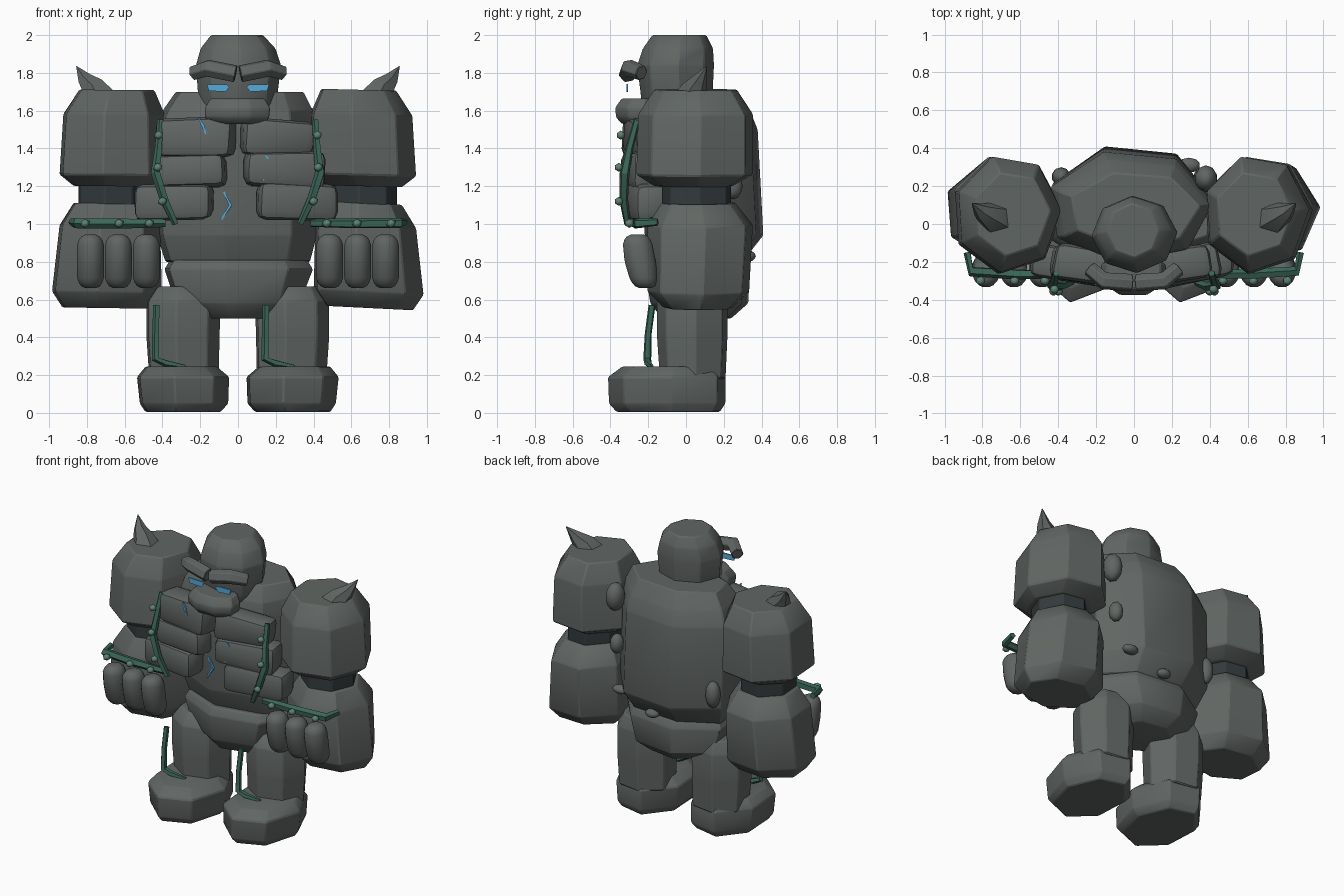
import bpy, bmesh, math, random
from mathutils import Vector, Matrix

random.seed(4)


def material(name, rgb):
    m = bpy.data.materials.new(name)
    m.diffuse_color = (*rgb, 1)
    return m


STONE = material("stone", (0.118, 0.132, 0.125))
DARK = material("dark_joint", (0.034, 0.043, 0.046))
VINE = material("vine_green", (0.045, 0.135, 0.10))
BUD = material("bud_green", (0.11, 0.22, 0.17))
GLOW = material("glow_blue", (0.09, 0.40, 0.70))


def finish(bm, name, mat, bevel=0.0, seg=1, angle=22):
    """Bevel, shade and link one part."""
    if bevel:
        bmesh.ops.bevel(bm, geom=bm.edges[:], offset=bevel, segments=seg,
                        affect='EDGES', profile=0.5, clamp_overlap=True)
    bmesh.ops.recalc_face_normals(bm, faces=bm.faces[:])
    me = bpy.data.meshes.new(name)
    bm.to_mesh(me)
    bm.free()
    me.materials.append(mat)
    me.polygons.foreach_set("use_smooth", [True] * len(me.polygons))
    me.set_sharp_from_angle(angle=math.radians(angle))
    ob = bpy.data.objects.new(name, me)
    bpy.context.collection.objects.link(ob)
    return ob


def skin(bm, loops):
    """Join rings of equal size and cap both ends."""
    n = len(loops[0])
    for a, b in zip(loops, loops[1:]):
        for i in range(n):
            j = (i + 1) % n
            bm.faces.new((a[i], a[j], b[j], b[i]))
    bm.faces.new(loops[0][::-1])
    bm.faces.new(loops[-1])


def rock(name, rings, s=1, sides=7, phase=4, mat=STONE, bevel=0.007, tilt=0.0, angle=22):
    """Faceted boulder; each ring is (z, x0, x1, y0, y1), tilt lowers the +x side."""
    ang = [math.radians(phase + 360 * i / sides) for i in range(sides)]
    cs, ss = [math.cos(a) for a in ang], [math.sin(a) for a in ang]
    mid = s * (rings[0][1] + rings[0][2]) / 2
    bm = bmesh.new()
    loops = []
    for z, xa, xb, y0, y1 in rings:
        x0, x1 = sorted((s * xa, s * xb))
        loop = []
        for c, d in zip(cs, ss):
            x = x0 + (c - min(cs)) / (max(cs) - min(cs)) * (x1 - x0)
            y = y0 + (d - min(ss)) / (max(ss) - min(ss)) * (y1 - y0)
            loop.append(bm.verts.new((x, y, z - tilt * (x - mid))))
        loops.append(loop)
    skin(bm, loops)
    return finish(bm, name, mat, bevel, angle=angle)


def slab(name, center, size, rot, bevel=0.045, jitter=0.012):
    """Roughly cut block with wide chamfers."""
    bm = bmesh.new()
    bmesh.ops.create_cube(bm, size=1)
    for v in bm.verts:
        v.co = Vector(a * b for a, b in zip(v.co, size))
        v.co += Vector(random.uniform(-jitter, jitter) for _ in range(3))
    m = Matrix.Translation(center)
    for r, ax in zip(rot, "XYZ"):
        m = m @ Matrix.Rotation(math.radians(r), 4, ax)
    bm.transform(m)
    return finish(bm, name, STONE, bevel, 2, 30)


def tube(name, path, radii, sides=5, mat=VINE, bevel=0.0):
    """Bar along a path, with one radius per point."""
    pts = [Vector(p) for p in path]
    bm = bmesh.new()
    loops, side, last = [], None, None
    for i, p in enumerate(pts):
        t = (pts[min(i + 1, len(pts) - 1)] - pts[max(i - 1, 0)]).normalized()
        if side is None:
            side = t.cross(Vector((0, 1, 0))).normalized()
        else:
            side = last.rotation_difference(t) @ side
        last, up = t, t.cross(side)
        loop = []
        for k in range(sides):
            a = 2 * math.pi * (k + 0.5) / sides
            loop.append(bm.verts.new(p + radii[i] * (side * math.cos(a) + up * math.sin(a))))
        loops.append(loop)
    skin(bm, loops)
    return finish(bm, name, mat, bevel)


def blob(name, center, size, mat=STONE, sub=1):
    """Small rounded pebble."""
    bm = bmesh.new()
    bmesh.ops.create_icosphere(bm, subdivisions=sub, radius=1)
    bm.transform(Matrix.Translation(center) @ Matrix.Diagonal((*size, 1)))
    return finish(bm, name, mat, angle=50)


# Torso, pelvis and head
rock("torso", [(0.80, -0.385, 0.385, -0.15, 0.30), (0.94, -0.43, 0.42, -0.22, 0.41),
               (1.50, -0.44, 0.42, -0.22, 0.38), (1.60, -0.40, 0.40, -0.20, 0.34),
               (1.70, -0.33, 0.35, -0.13, 0.27)], phase=5)
rock("pelvis", [(0.50, -0.21, 0.21, -0.13, 0.24), (0.58, -0.33, 0.33, -0.19, 0.33),
                (0.76, -0.39, 0.40, -0.22, 0.34), (0.81, -0.36, 0.37, -0.19, 0.31)])
rock("head", [(1.56, -0.17, 0.17, -0.20, 0.11), (1.63, -0.21, 0.205, -0.235, 0.14),
              (1.84, -0.225, 0.23, -0.26, 0.15), (1.93, -0.20, 0.20, -0.23, 0.145),
              (2.0, -0.145, 0.135, -0.18, 0.11)], sides=8, phase=3)
rock("jaw", [(1.53, -0.14, 0.14, -0.34, -0.17), (1.565, -0.175, 0.165, -0.37, -0.15),
             (1.615, -0.175, 0.17, -0.375, -0.15), (1.665, -0.145, 0.14, -0.34, -0.15)],
     sides=8, phase=22.5)

# Chest plates: center x, center z, width, height
for i, (x, z, w, h) in enumerate([(-0.22, 1.46, 0.40, 0.205), (-0.255, 1.285, 0.38, 0.185),
                                  (-0.335, 1.12, 0.41, 0.195), (0.21, 1.46, 0.38, 0.185),
                                  (0.245, 1.29, 0.42, 0.19), (0.315, 1.12, 0.43, 0.185)]):
    slab(f"chest_plate_{i}", (x, -0.22, z), (w, 0.18, h),
         (0, 2 if x > 0 else -1, 10 if x > 0 else -10))

for s, tag in ((-1, "right"), (1, "left")):
    lean = 0.05 if s > 0 else 0.015
    # Face details
    tube("brow_" + tag, [(s * 0.235, -0.235, 1.80), (s * 0.16, -0.30, 1.825), (s * 0.012, -0.31, 1.795)],
         (0.042, 0.048, 0.048), 6, STONE, 0.004)
    bm = bmesh.new()
    outline = [(0.045, 1.725), (0.065, 1.70), (0.155, 1.705), (0.165, 1.74), (0.06, 1.738)]
    skin(bm, [[bm.verts.new((s * x, y, z)) for x, z in outline] for y in (-0.316, -0.307)])
    finish(bm, "eye_" + tag, GLOW)

    # Arms
    rock("upper_arm_" + tag, [(1.20, 0.46, 0.87, -0.17, 0.25), (1.26, 0.375, 0.945, -0.265, 0.355),
                              (1.58, 0.385, 0.925, -0.255, 0.355), (1.71, 0.44, 0.84, -0.17, 0.27)],
         s, tilt=lean * 0.5)
    rock("elbow_" + tag, [(1.02, 0.50, 0.845, -0.13, 0.24), (1.25, 0.50, 0.845, -0.13, 0.24)],
         s, mat=DARK)
    rock("forearm_" + tag, [(0.555, 0.46, 0.93, -0.12, 0.25), (0.64, 0.40, 0.985, -0.205, 0.335),
                            (0.99, 0.41, 0.945, -0.205, 0.355), (1.11, 0.48, 0.87, -0.13, 0.26)],
         s, tilt=lean)
    for k in range(3):
        x = 0.485 + 0.148 * k
        rock(f"finger_{tag}_{k}", [(0.66, x - 0.04, x + 0.04, -0.26, -0.17),
                                   (0.70, x - 0.07, x + 0.07, -0.295, -0.15),
                                   (0.80, x - 0.072, x + 0.072, -0.325, -0.16),
                                   (0.905, x - 0.07, x + 0.07, -0.335, -0.18),
                                   (0.945, x - 0.04, x + 0.04, -0.305, -0.21)],
             s, 8, 22.5, bevel=0.014, angle=35)

    # Shoulder spike
    tube("shoulder_spike_" + tag, [(s * 0.735, 0.03, 1.66), (s * 0.765, 0.045, 1.72),
                                   (s * 0.81, 0.07, 1.765), (s * 0.855, 0.11, 1.835)],
         (0.10, 0.07, 0.042, 0.002), 6, STONE)

    # Legs and feet
    rock("leg_" + tag, [(0.18, 0.10, 0.47, -0.14, 0.21), (0.40, 0.095, 0.485, -0.155, 0.22),
                        (0.59, 0.09, 0.485, -0.155, 0.22), (0.67, 0.16, 0.43, -0.10, 0.18)], s)
    rock("foot_" + tag, [(0.005, 0.09, 0.49, -0.37, 0.18), (0.05, 0.05, 0.52, -0.41, 0.21),
                         (0.19, 0.045, 0.535, -0.415, 0.21), (0.245, 0.11, 0.49, -0.34, 0.16)], s)

    # Chest vine and wrist vine, with buds
    tube("chest_vine_" + tag, [(s * 0.41, -0.26, 1.55), (s * 0.42, -0.30, 1.40), (s * 0.435, -0.325, 1.27),
                               (s * 0.39, -0.33, 1.13), (s * 0.33, -0.31, 1.0)],
         (0.018, 0.021, 0.027, 0.024, 0.017))
    for x, y, z in ((0.42, -0.345, 1.47), (0.425, -0.355, 1.30), (0.40, -0.355, 1.12)):
        blob("chest_bud_" + tag, (s * x, y, z), (0.026, 0.025, 0.024), BUD)
    tube("wrist_vine_" + tag, [(s * 0.88, -0.15, 1.01), (s * 0.86, -0.25, 1.005),
                               (s * 0.62, -0.265, 1.003), (s * 0.385, -0.265, 1.005)],
         (0.02, 0.028, 0.028, 0.022))
    for x in (0.47, 0.63, 0.81):
        blob("wrist_bud_" + tag, (s * x, -0.30, 1.003), (0.027, 0.026, 0.024), BUD)

    # Shin vine
    x = -0.43 if s < 0 else 0.15
    tube("shin_vine_" + tag, [(x, -0.18, 0.57), (x - 0.005, -0.20, 0.42), (x - 0.005, -0.205, 0.285),
                              (x + 0.05, -0.20, 0.262), (x + 0.15, -0.18, 0.245)],
         (0.019, 0.019, 0.022, 0.02, 0.01))

# Glowing cracks in the chest
cracks = [((-0.205, -0.318, 1.555), (-0.185, -0.324, 1.52), (-0.17, -0.322, 1.475)),
          ((0.145, -0.328, 1.37), (0.18, -0.32, 1.30), (0.13, -0.33, 1.23)),
          ((-0.075, -0.218, 1.17), (-0.04, -0.222, 1.10), (-0.09, -0.218, 1.02))]
for i, path in enumerate(cracks):
    tube(f"crack_{i}", path, (0.006, 0.011, 0.006), 4, GLOW)

# Pebbles embedded in the back
for i, (c, r) in enumerate([((0.38, 0.24, 1.52), (0.06, 0.07, 0.10)),
                            ((0.36, 0.25, 1.20), (0.045, 0.05, 0.07)),
                            ((0.29, 0.31, 0.92), (0.06, 0.04, 0.03)),
                            ((-0.385, 0.25, 1.04), (0.05, 0.05, 0.095)),
                            ((0.03, 0.33, 0.83), (0.05, 0.04, 0.03))]):
    blob(f"back_pebble_{i}", c, r, sub=2)
